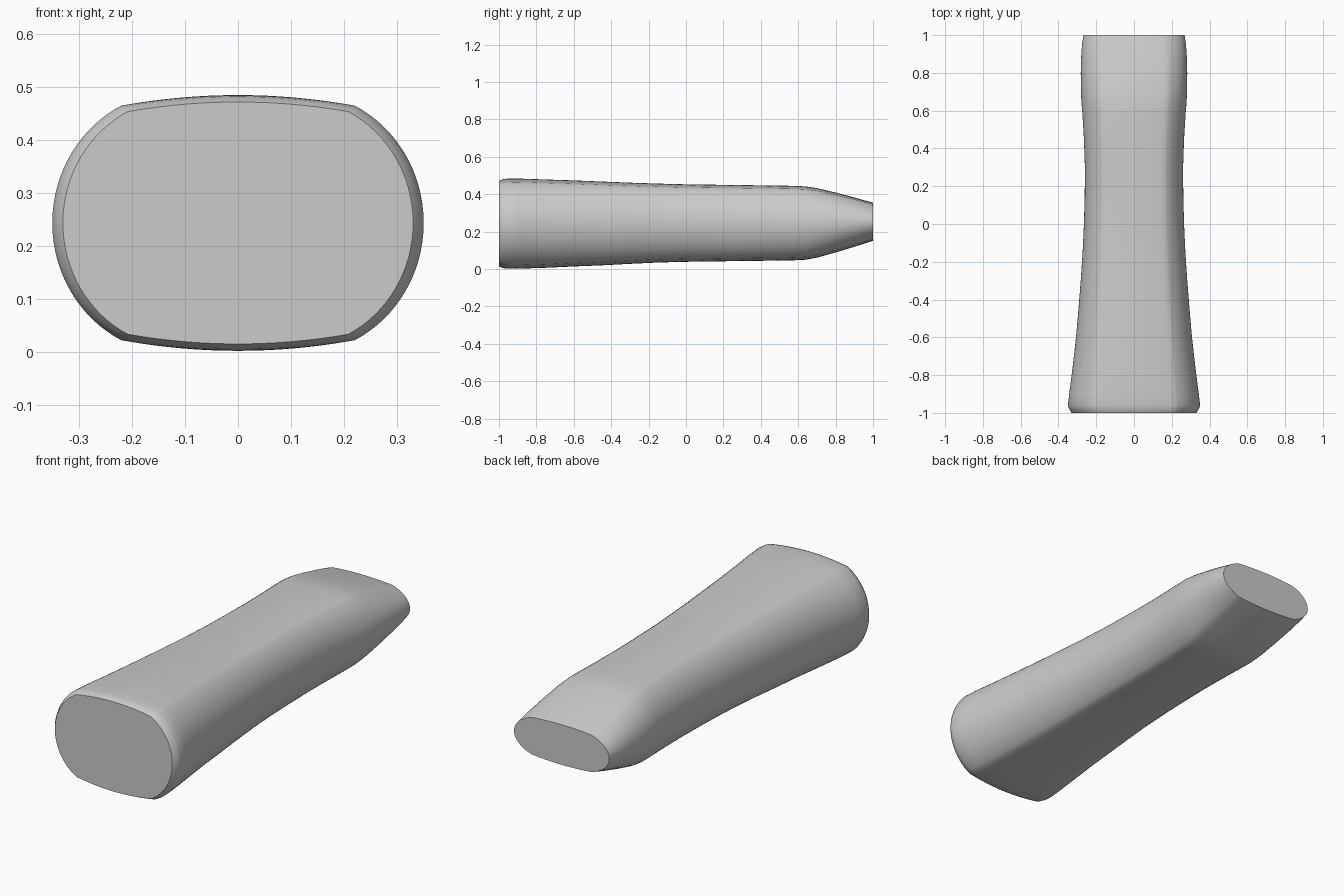
import bpy
import bmesh
import math
from mathutils import Vector
from mathutils.geometry import interpolate_bezier

cube = bpy.data.objects.get("Cube")
if cube:
    bpy.data.objects.remove(cube, do_unlink=True)

# Stations along the grip: y, half width, half height, centre height
STATIONS = [
    (-1.0, .330, .228, .243), (-.99, .338, .233, .243), (-.975, .345, .238, .243),
    (-.96, .350, .240, .243), (-.9, .343, .241, .243), (-.75, .324, .236, .243),
    (-.6, .307, .230, .244), (-.45, .294, .224, .244), (-.3, .282, .217, .245),
    (-.15, .272, .211, .246), (0, .265, .207, .246), (.15, .261, .205, .246),
    (.3, .260, .203, .246), (.45, .265, .201, .246), (.58, .273, .199, .246),
    (.64, .278, .196, .246), (.7, .281, .186, .247), (.8, .282, .160, .249),
    (.9, .279, .132, .251), (.96, .274, .114, .252), (1.0, .268, .102, .253),
]


def unit_section():
    """Closed outline: shallow crowned top and bottom, rounded flanks."""
    flank = interpolate_bezier(Vector((1, 0)), Vector((1, .4)),
                               Vector((.85, .75)), Vector((.63, .92)), 17)
    quarter = [(p.x, p.y) for p in flank]
    for i in range(1, 9):
        x = .63 * (1 - i / 8)
        quarter.append((x, 1 - .08 * (x / .63) ** 2))
    half = quarter + [(-x, z) for x, z in reversed(quarter[:-1])]
    return half + [(x, -z) for x, z in reversed(half[1:-1])]


# Grip body lofted through the stations, flat at both ends
section = unit_section()
n = len(section)
bm = bmesh.new()
rings = [[bm.verts.new((x * w, y, c + z * h)) for x, z in section]
         for y, w, h, c in STATIONS]
for a, b in zip(rings, rings[1:]):
    for i in range(n):
        j = (i + 1) % n
        bm.faces.new((a[i], a[j], b[j], b[i]))
bm.faces.new(rings[0])
bm.faces.new(rings[-1])
bmesh.ops.recalc_face_normals(bm, faces=bm.faces[:])
mesh = bpy.data.meshes.new("grip_body")
bm.to_mesh(mesh)
bm.free()
grip = bpy.data.objects.new("grip_body", mesh)
bpy.context.collection.objects.link(grip)

# Plain grey finish
grey = bpy.data.materials.new("plain_grey")
grey.use_nodes = True
colour = (.6, .6, .6, 1)
grey.diffuse_color = colour
grey.node_tree.nodes["Principled BSDF"].inputs["Base Color"].default_value = colour
mesh.materials.append(grey)

# Smooth flanks, crisp end caps
bpy.ops.object.select_all(action='DESELECT')
grip.select_set(True)
bpy.context.view_layer.objects.active = grip
bpy.ops.object.shade_smooth_by_angle(angle=math.radians(35))
